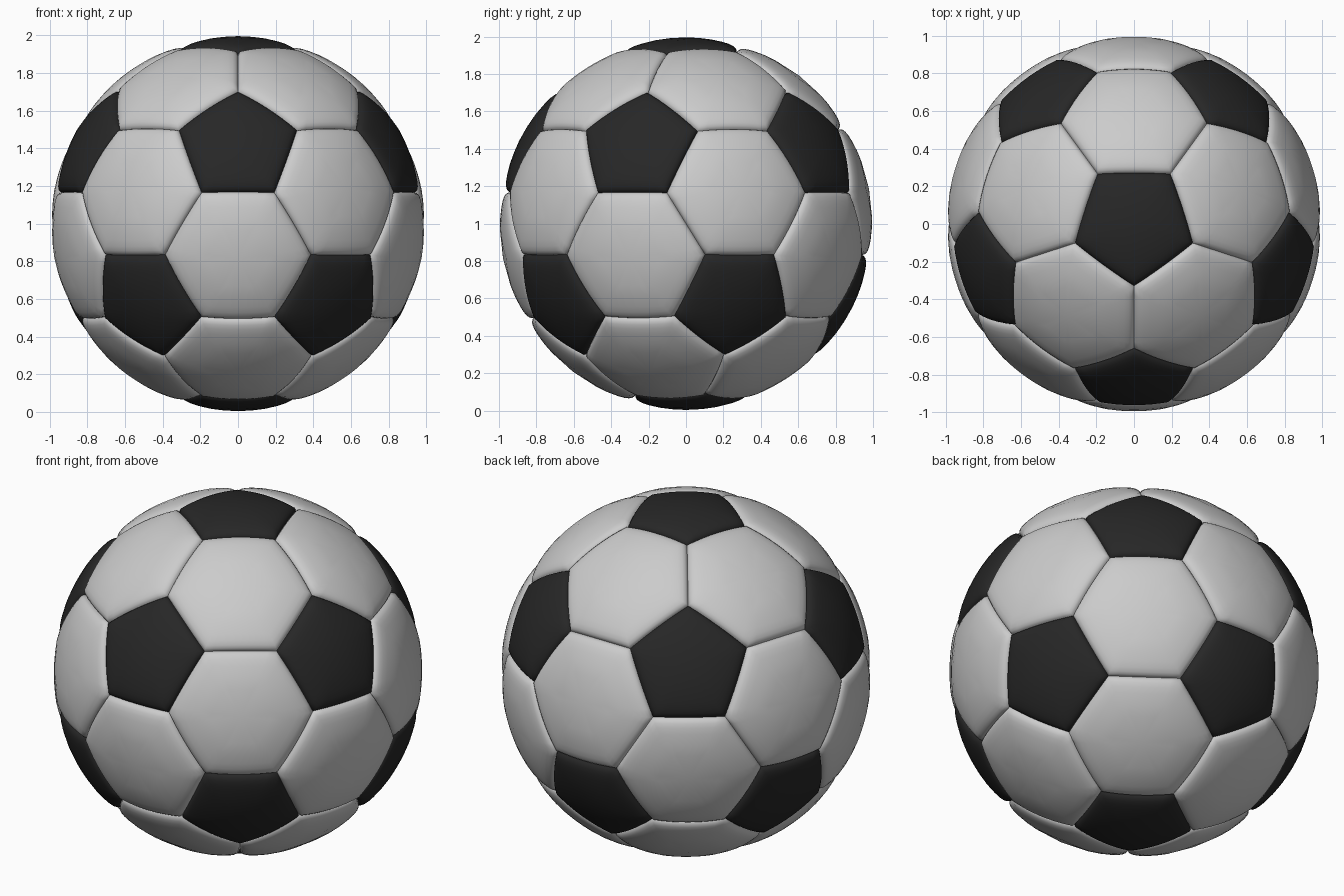
import bpy, bmesh
from math import sin, cos, atan, atan2, radians
from itertools import combinations
from mathutils import Vector

if "Cube" in bpy.data.objects:
    bpy.data.objects.remove(bpy.data.objects["Cube"])

SIDE_STEPS = 8
# panel cross-section: (distance in from the seam, radius from ball centre)
EDGE = [(0.0, 0.957), (0.005, 0.967), (0.014, 0.976), (0.03, 0.983),
        (0.055, 0.988), (0.09, 0.991), (0.15, 0.994), (0.21, 0.995)]
CROWN = 0.996


def ring(lat, start):
    return [Vector((cos(lat) * cos(radians(start + 72 * i)),
                    cos(lat) * sin(radians(start + 72 * i)), sin(lat)))
            for i in range(5)]


# icosahedron corners: the pentagon centres
lat = atan(0.5)
ico = [Vector((0, 0, 1)), Vector((0, 0, -1))] + ring(lat, -90) + ring(-lat, -54)


def adjacent(a, b):
    return 0.1 < a.dot(b) < 0.9


# truncated icosahedron corners, and centres of both kinds of panel
corners = [(2 * a + b) / 3 for a in ico for b in ico if adjacent(a, b)]
scale = 1 / corners[0].length
corners = [c * scale for c in corners]
hex_centres = [(a + b + c).normalized() for a, b, c in combinations(ico, 3)
               if adjacent(a, b) and adjacent(b, c) and adjacent(a, c)]


def add_panel(bm, n):
    """One pillowed panel made of concentric rings falling into the seam."""
    top = max(p.dot(n) for p in corners)
    poly = [p for p in corners if p.dot(n) > top - 1e-3]
    mid = n * top
    u = (poly[0] - mid).normalized()
    v = n.cross(u)
    poly.sort(key=lambda p: atan2((p - mid).dot(v), (p - mid).dot(u)))
    k = len(poly)
    outline = [poly[i].lerp(poly[(i + 1) % k], j / SIDE_STEPS)
               for i in range(k) for j in range(SIDE_STEPS)]
    apothem = ((poly[0] + poly[1]) / 2 - mid).length
    rings = []
    for d, r in EDGE:
        t = 1 - d / apothem
        rings.append([bm.verts.new(mid.lerp(p, t).normalized() * r) for p in outline])
    m = len(outline)
    for a, b in zip(rings, rings[1:]):
        for i in range(m):
            bm.faces.new((a[i], a[(i + 1) % m], b[(i + 1) % m], b[i]))
    crown = bm.verts.new(n * CROWN)
    for i in range(m):
        bm.faces.new((rings[-1][i], rings[-1][(i + 1) % m], crown))


def build(name, centres, colour=None):
    bm = bmesh.new()
    for c in centres:
        add_panel(bm, c)
    for f in bm.faces:
        f.smooth = True
    mesh = bpy.data.meshes.new(name)
    bm.to_mesh(mesh)
    bm.free()
    obj = bpy.data.objects.new(name, mesh)
    obj.location.z = 1
    bpy.context.collection.objects.link(obj)
    if colour:
        mat = bpy.data.materials.new(name)
        mat.diffuse_color = colour
        mat.use_nodes = True
        mat.node_tree.nodes["Principled BSDF"].inputs["Base Color"].default_value = mat.diffuse_color
        mesh.materials.append(mat)


# hexagonal light panels and pentagonal black panels
build("light_panels", hex_centres)
build("black_panels", ico, (0.02, 0.02, 0.02, 1))
